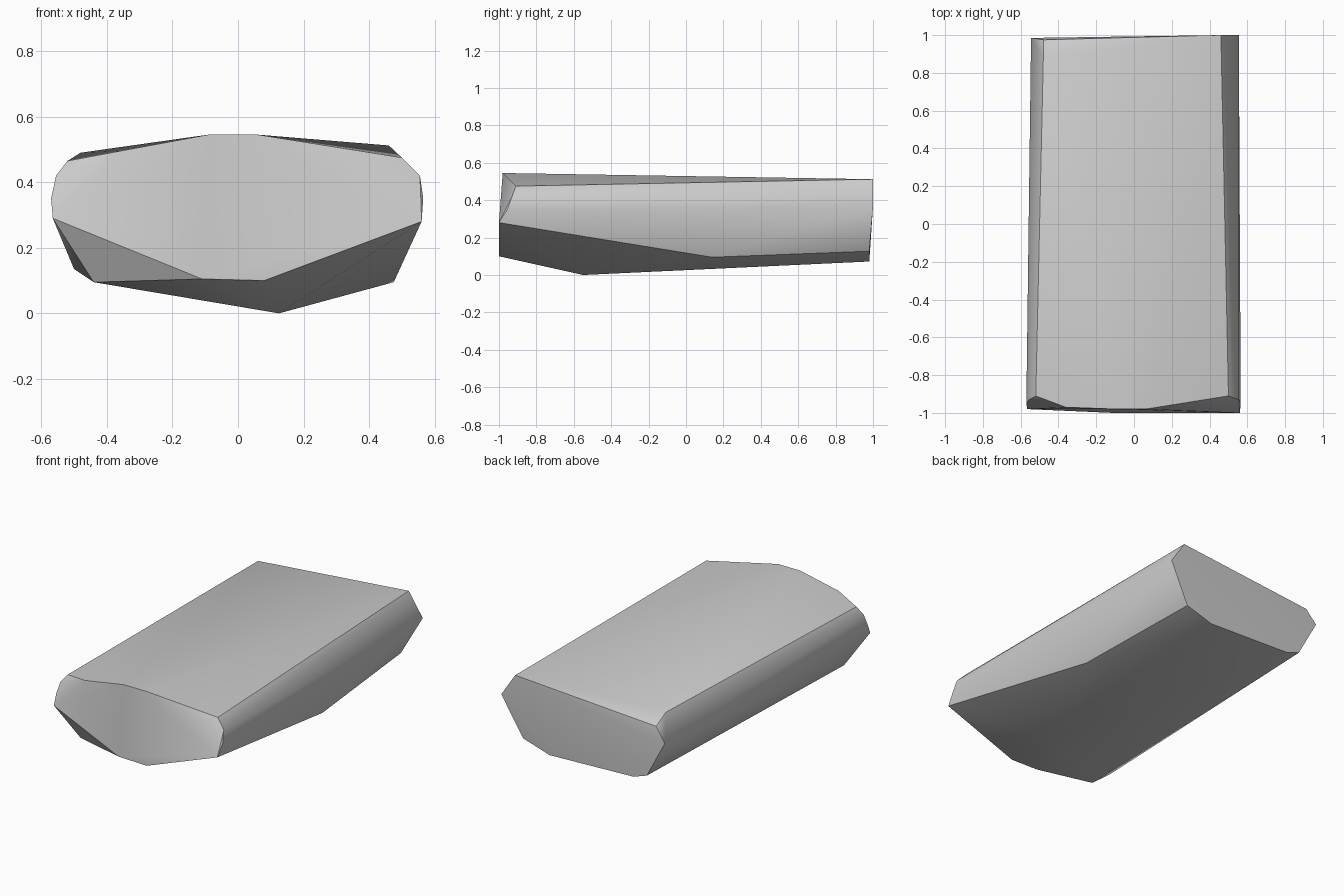
import bpy
import bmesh
import math

cube = bpy.data.objects.get("Cube")
if cube:
    bpy.data.objects.remove(cube, do_unlink=True)

# Corner points of the slab, grouped by end
front_rim = [(-.565, -.98, .29), (-.57, -.95, .35), (-.555, -.93, .42), (-.52, -.91, .465),
             (-.36, -.97, .495), (-.09, -.98, .545), (.06, -.98, .545),
             (.5, -.91, .475), (.555, -.93, .42), (.565, -.955, .35), (.56, -1, .28)]
front_base = [(.08, -1, .1), (-.11, -1, .105)]
underside = [(.125, -.55, 0), (.475, .14, .095), (-.5, -.82, .135), (-.44, -.9, .095)]
back_rim = [(.46, 1, .512), (.555, 1, .37), (.42, .98, .127), (.24, .98, .072),
            (-.33, .98, .092), (-.42, .98, .123), (-.545, .985, .355),
            (-.48, .975, .44), (-.48, .88, .49)]

# Stone slab: the tight skin around the corners
bm = bmesh.new()
for point in front_rim + front_base + underside + back_rim:
    bm.verts.new(point)
bmesh.ops.convex_hull(bm, input=bm.verts[:])
loose = [v for v in bm.verts if not v.link_faces]
bmesh.ops.delete(bm, geom=loose, context='VERTS')
bmesh.ops.recalc_face_normals(bm, faces=bm.faces[:])
mesh = bpy.data.meshes.new("stone_slab")
bm.to_mesh(mesh)
bm.free()
slab = bpy.data.objects.new("stone_slab", mesh)
bpy.context.collection.objects.link(slab)

# Grey stone colour
grey = bpy.data.materials.new("stone_grey")
grey.use_nodes = True
colour = (.6, .6, .6, 1)
grey.diffuse_color = colour
grey.node_tree.nodes["Principled BSDF"].inputs["Base Color"].default_value = colour
mesh.materials.append(grey)

# Soft faces with crisp main edges
bpy.ops.object.select_all(action='DESELECT')
slab.select_set(True)
bpy.context.view_layer.objects.active = slab
bpy.ops.object.shade_smooth_by_angle(angle=math.radians(30))
